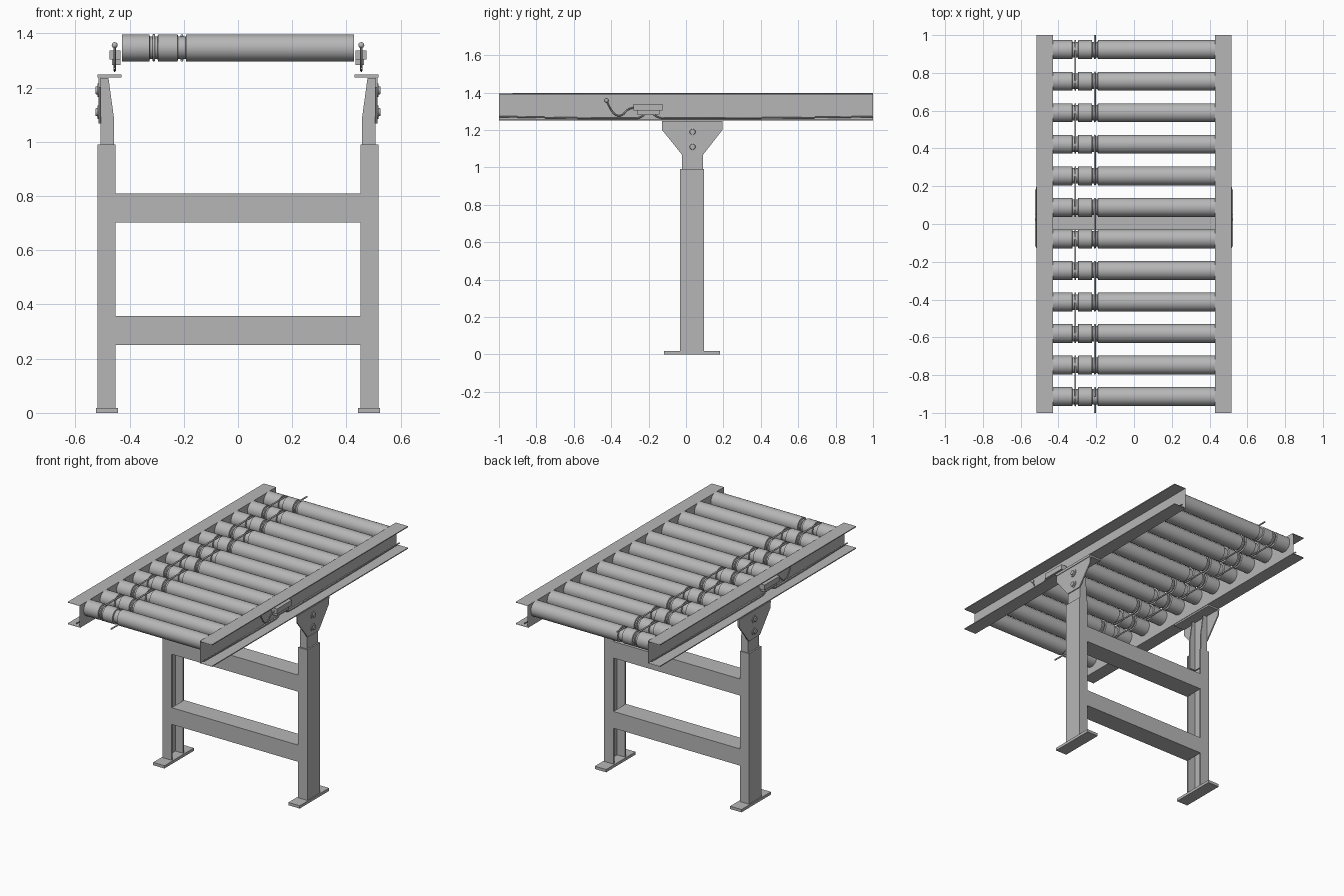
import bpy, bmesh, math
from mathutils import Vector

cube = bpy.data.objects.get("Cube")
if cube:
    bpy.data.objects.remove(cube, do_unlink=True)

steel = bpy.data.materials.new("grey_steel")
steel.use_nodes = True
GREY = (0.47, 0.47, 0.47, 1)
steel.diffuse_color = GREY
steel.node_tree.nodes["Principled BSDF"].inputs["Base Color"].default_value = GREY


def link(name, data):
    obj = bpy.data.objects.new(name, data)
    bpy.context.collection.objects.link(obj)
    data.materials.append(steel)
    return obj


def finish(name, bm, smooth=False):
    bmesh.ops.recalc_face_normals(bm, faces=bm.faces)
    mesh = bpy.data.meshes.new(name)
    bm.to_mesh(mesh)
    bm.free()
    if smooth:
        mesh.shade_smooth()
        mesh.set_sharp_from_angle(angle=math.radians(35))
    return link(name, mesh)


def extrude(name, pts, axis, lo, hi, side=1, caps=True):
    """Extrude a 2D profile along an axis; side=-1 mirrors it in x."""
    def place(p, h):
        co = list(p)
        co.insert(axis, h)
        return (co[0] * side, co[1], co[2])
    bm = bmesh.new()
    a = [bm.verts.new(place(p, lo)) for p in pts]
    b = [bm.verts.new(place(p, hi)) for p in pts]
    n = len(pts)
    for i in range(n):
        j = (i + 1) % n
        bm.faces.new((a[i], a[j], b[j], b[i]))
    if caps:
        bm.faces.new(a)
        bm.faces.new(b)
    return finish(name, bm)


def box(name, x, y, z, side=1):
    pts = [(x[0], y[0]), (x[1], y[0]), (x[1], y[1]), (x[0], y[1])]
    return extrude(name, pts, 2, z[0], z[1], side)


def channel(x_back, x_open, lo, hi, t):
    """C section: web at x_back, flanges reaching to x_open."""
    w = x_back + math.copysign(t, x_open - x_back)
    return [(x_back, lo), (x_open, lo), (x_open, lo + t), (w, lo + t),
            (w, hi - t), (x_open, hi - t), (x_open, hi), (x_back, hi)]


def lathe(name, profile, y, z, steps=32):
    """Turn an (x, radius) profile around an axis parallel to x."""
    bm = bmesh.new()
    vs = [bm.verts.new((x, y, z + r)) for x, r in profile]
    edges = [bm.edges.new(e) for e in zip(vs, vs[1:])]
    bmesh.ops.spin(bm, geom=vs + edges, cent=(0, y, z), axis=(1, 0, 0),
                   angle=math.tau, steps=steps)
    bmesh.ops.remove_doubles(bm, verts=bm.verts, dist=1e-5)
    return finish(name, bm, True)


def tube(name, pts, radius, closed=False, kind='POLY'):
    cu = bpy.data.curves.new(name, 'CURVE')
    cu.dimensions = '3D'
    cu.bevel_depth = radius
    cu.bevel_resolution = 2
    cu.use_fill_caps = True
    sp = cu.splines.new(kind)
    sp.points.add(len(pts) - 1)
    for p, co in zip(sp.points, pts):
        p.co = (*co, 1)
    sp.use_cyclic_u = closed
    if kind == 'NURBS':
        sp.order_u = 3
        sp.use_endpoint_u = True
        sp.resolution_u = 5
    return link(name, cu)


# Rollers with two belt grooves each
ROLL_Z, R, GROOVE_R, BELT_R = 1.347, 0.05, 0.041, 0.005
GROOVES = (-0.311, -0.207)
roller_y = [-0.914 + i * 0.167 for i in range(12)]
profile = [(-0.428, 0), (-0.428, R)]
for g in GROOVES:
    profile += [(g - 0.016, R), (g - 0.014, GROOVE_R), (g + 0.014, GROOVE_R), (g + 0.016, R)]
profile += [(0.428, R), (0.428, 0)]
for i, y in enumerate(roller_y):
    lathe(f"roller_{i + 1}", profile, y, ROLL_Z)


# Round drive belts linking alternate roller pairs
def arc(x, y, start, r=GROOVE_R + BELT_R, n=12):
    return [(x, y + r * math.cos(start + math.pi * k / n),
             ROLL_Z + r * math.sin(start + math.pi * k / n)) for k in range(n + 1)]


for i in range(11):
    x = GROOVES[i % 2]
    loop = arc(x, roller_y[i + 1], -math.pi / 2) + arc(x, roller_y[i], math.pi / 2)
    tube(f"drive_belt_{i + 1}", loop, BELT_R, True)
# Belt tails at both ends of the bed
gx, tail = GROOVES[1], GROOVE_R + BELT_R
tube("belt_tail_back", [(gx, 1, ROLL_Z + tail)] + arc(gx, roller_y[-1], math.pi / 2), BELT_R)
tube("belt_tail_front", [(gx, -1, ROLL_Z - tail)] + arc(gx, roller_y[0], -math.pi / 2), BELT_R)

LEG_Y, POST_Y = (-0.032, 0.096), (-0.021, 0.091)
for side, label in ((1, "left"), (-1, "right")):
    # Side rail: open-ended channel with flanges turned outward
    rail = [(x, z) for x, z in channel(0.428, 0.516, 1.25, 1.395, 0.006)]
    extrude(f"{label}_rail", rail, 1, -1, 1, side, caps=False)

    # Leg channel, foot plate and telescoping post
    extrude(f"{label}_leg", channel(0.518, 0.452, *LEG_Y, 0.01), 2, 0.018, 0.99, side)
    box(f"{label}_foot", (0.443, 0.524), (-0.118, 0.182), (0, 0.018), side)
    box(f"{label}_post_web", (0.5, 0.508), POST_Y, (0.9, 1.236), side)
    flange = [(0.508, 0.9), (0.458, 0.9), (0.458, 1.09), (0.478, 1.236), (0.508, 1.236)]
    for end, y in (("front", POST_Y[0]), ("back", POST_Y[1] - 0.008)):
        extrude(f"{label}_post_flange_{end}", flange, 1, y, y + 0.008, side)

    # Flared bracket carrying the rail
    flare = [(-0.021, 1.067), (0.091, 1.067), (0.195, 1.2), (0.195, 1.24),
             (-0.128, 1.24), (-0.128, 1.2)]
    extrude(f"{label}_bracket", flare, 0, 0.506, 0.514, side)
    box(f"{label}_bracket_top", (0.43, 0.518), (-0.128, 0.195), (1.238, 1.249), side)

    # Bolts through the bracket
    for k, z in enumerate((1.11, 1.19)):
        prof = [(0.512, 0), (0.512, 0.025), (0.518, 0.025), (0.519, 0.016),
                (0.525, 0.014), (0.525, 0)]
        lathe(f"{label}_bolt_{k + 1}", [(x * side, r) for x, r in prof], 0.035, z, 16)

    # Sensor housing inside the rail
    box(f"{label}_sensor", (0.434, 0.475), (-0.28, -0.125), (1.304, 1.338), side)
    box(f"{label}_sensor_base", (0.434, 0.465), (-0.262, -0.143), (1.283, 1.304), side)

    # Sensor cables and hooked feeler
    x = 0.455 * side
    runs = {
        "cable_front": [(-1, 1.271), (-0.6, 1.263), (-0.3, 1.262), (-0.24, 1.262), (-0.215, 1.29)],
        "cable_back": [(1, 1.271), (0.6, 1.264), (-0.1, 1.262), (-0.155, 1.264), (-0.18, 1.29)],
        "feeler": [(-0.28, 1.318), (-0.31, 1.315), (-0.345, 1.27), (-0.395, 1.285), (-0.425, 1.357)],
    }
    for part, path in runs.items():
        tube(f"{label}_{part}", [(x, y, z) for y, z in path], 0.004, kind='NURBS')
    bm = bmesh.new()
    bmesh.ops.create_uvsphere(bm, u_segments=12, v_segments=8, radius=0.011)
    bmesh.ops.translate(bm, verts=bm.verts, vec=Vector((x, -0.425, 1.357)))
    finish(f"{label}_feeler_tip", bm, True)

# Cross beams between the legs
box("lower_cross_beam", (-0.452, 0.452), LEG_Y, (0.25, 0.358))
box("upper_cross_beam", (-0.452, 0.452), LEG_Y, (0.703, 0.81))
